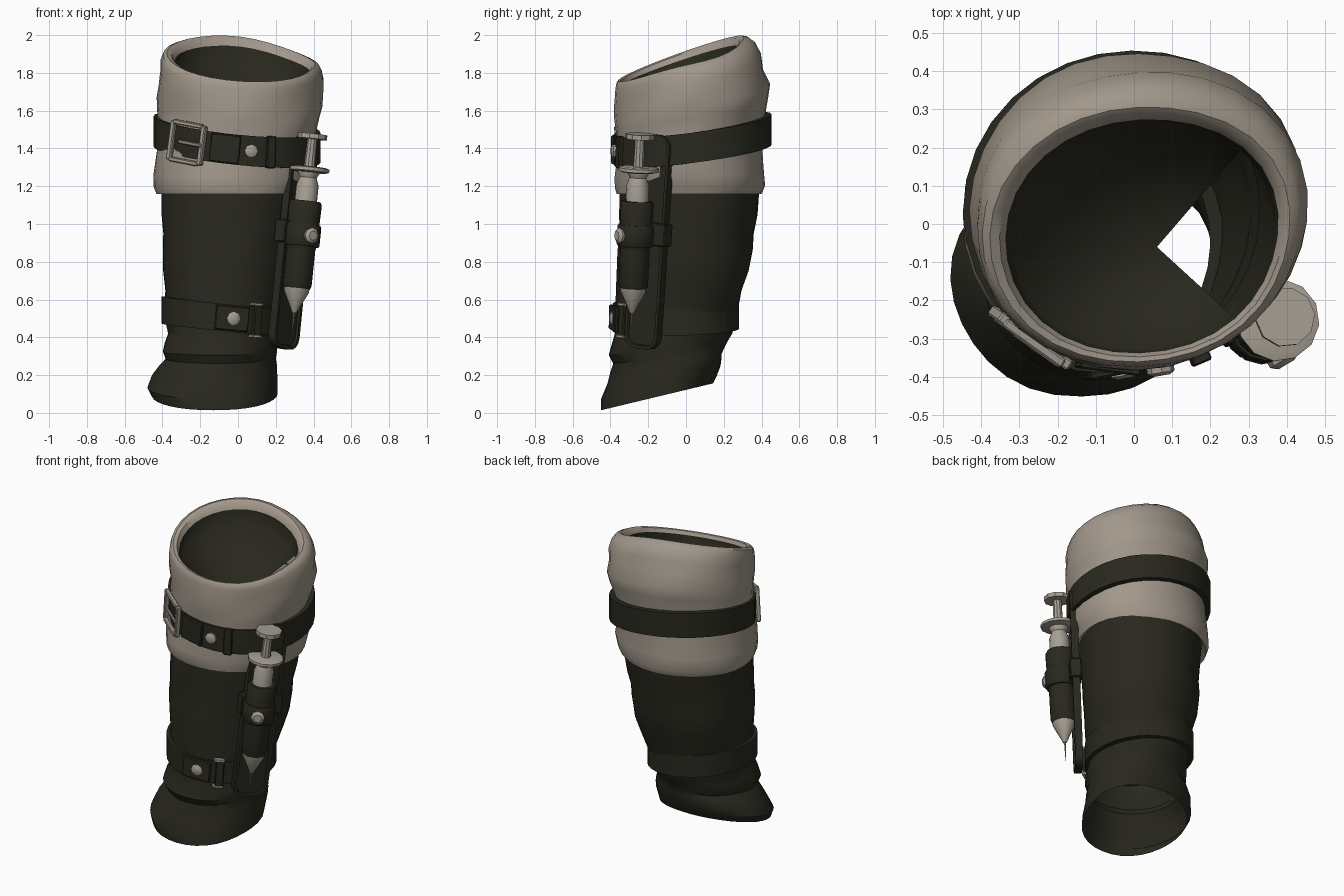
import bpy, bmesh, math
from math import sin, cos, pi
from mathutils import Vector, Matrix

if "Cube" in bpy.data.objects:
    bpy.data.objects.remove(bpy.data.objects["Cube"])


def material(name, c):
    m = bpy.data.materials.new(name)
    m.diffuse_color = (*c, 1)
    m.use_nodes = True
    m.node_tree.nodes["Principled BSDF"].inputs["Base Color"].default_value = m.diffuse_color
    return m


CLOTH = material("pale_cloth", (0.36, 0.315, 0.26))
LEATHER = material("dark_leather", (0.022, 0.0215, 0.0135))
METAL = material("pale_metal", (0.38, 0.345, 0.29))


def finish(name, bm, mat, angle=35, matrix=None, normals=True):
    if normals:
        bmesh.ops.recalc_face_normals(bm, faces=bm.faces)
    me = bpy.data.meshes.new(name)
    bm.to_mesh(me)
    bm.free()
    ob = bpy.data.objects.new(name, me)
    bpy.context.collection.objects.link(ob)
    me.materials.append(mat)
    if matrix:
        ob.matrix_world = matrix
    bpy.ops.object.select_all(action='DESELECT')
    ob.select_set(True)
    bpy.context.view_layer.objects.active = ob
    bpy.ops.object.shade_smooth_by_angle(angle=math.radians(angle))
    return ob


def loft(name, rings, mat, angle=35, wrap=False):
    bm = bmesh.new()
    rows = [[bm.verts.new(p) for p in r] for r in rings]
    n = len(rows[0])
    pairs = list(zip(rows, rows[1:])) + ([(rows[-1], rows[0])] if wrap else [])
    for a, b in pairs:
        for i in range(n):
            bm.faces.new((a[i], a[(i + 1) % n], b[(i + 1) % n], b[i]))
    return finish(name, bm, mat, angle, normals=wrap)


def oval(box, a):
    x0, x1, y0, y1 = box
    return (x0 + x1) / 2 + (x1 - x0) / 2 * cos(a), (y0 + y1) / 2 + (y1 - y0) / 2 * sin(a)


N = 32
ANG = [2 * pi * i / N for i in range(N)]


def wrinkle(box, a, z, amt, back_right=0, front_left=0):
    # soft cloth folds, plus fuller corners at back right and front left
    x, y = oval(box, a)
    k = 1 + amt * (sin(3 * a + 9 * z) * 0.6 + sin(5 * a - 13 * z) * 0.5)
    k += back_right * max(0, cos(a - .7)) ** 5 + front_left * max(0, cos(a - 3.93)) ** 5
    cx, cy = (box[0] + box[1]) / 2, (box[2] + box[3]) / 2
    return cx + (x - cx) * k, cy + (y - cy) * k


# leather leg, with slanted hem at the ankle
leg = [(0, -.455, .195, -.45, .14), (.06, -.48, .195, -.45, .16), (.14, -.455, .195, -.415, .18),
       (.2, -.42, .195, -.40, .185), (.25, -.385, .19, -.385, .185), (.3, -.40, .20, -.41, .20),
       (.36, -.39, .205, -.395, .215), (.42, -.37, .2, -.38, .24), (.5, -.385, .215, -.378, .262),
       (.65, -.38, .25, -.365, .295), (.75, -.395, .275, -.36, .332), (.86, -.40, .29, -.36, .35),
       (.95, -.395, .295, -.352, .352), (1.05, -.40, .315, -.355, .372), (1.2, -.40, .33, -.345, .388)]
rings = []
for z, *box in leg:
    f = max(0, 1 - z / 0.4)
    br = .11 if z < .28 else .05 if z < .6 else .075
    ring = []
    for a in ANG:
        x, y = wrinkle(box, a, z, 0.012, br, .045 if z > .6 else 0)
        ring.append((x, y, max(0, z + f * (.122 + .24 * y))))
    rings.append(ring)
loft("leather_leg", rings, LEATHER, 30)


# cloth cuff with slanted rim
def cuff_ring(t, box, amt=0.012):
    ring = []
    br = .035 if t < .2 else .015 if t < .7 else .05 if t < .8 else .10
    for a in ANG:
        x, y = wrinkle(box, a, t, amt, br, .03)
        top = 1.887 - .08 * x + .36 * y - .035 * max(0, cos(a - .7)) ** 5
        ring.append((x, y, 1.16 + t * (top - 1.16)))
    return ring


cuff = [(.03, -.39, .33, -.34, .38), (0, -.43, .36, -.365, .40), (.05, -.445, .375, -.373, .418),
        (.14, -.445, .40, -.375, .412), (.3, -.43, .405, -.365, .40), (.45, -.42, .41, -.365, .41),
        (.58, -.42, .435, -.37, .435), (.66, -.425, .448, -.372, .45), (.76, -.42, .442, -.375, .41),
        (.86, -.415, .435, -.375, .392), (.94, -.408, .428, -.373, .36), (.985, -.395, .415, -.368, .325),
        (1, -.375, .395, -.36, .30), (.99, -.35, .38, -.347, .28), (.95, -.335, .365, -.337, .268)]
loft("cloth_cuff", [cuff_ring(t, b, .014 if t < .9 else .004) for t, *b in cuff], CLOTH, 40)

# dark inner funnel with a missing wedge, where only the side lining shows
bm = bmesh.new()
rows = [[bm.verts.new(p) for p in cuff_ring(t, b, .004)] for t, *b in
        ((.95, -.335, .365, -.337, .268), (.82, -.32, .355, -.325, .26), (.05, -.39, .325, -.34, .38))]
hub = bm.verts.new((.06, -.06, 1.52))
for i in range(N):
    j = (i + 1) % N
    bm.faces.new((rows[0][i], rows[0][j], rows[1][j], rows[1][i]))
    if 4 <= i < N - 4:
        bm.faces.new((hub, rows[1][i], rows[1][j]))
    else:
        bm.faces.new((rows[1][i], rows[1][j], rows[2][j], rows[2][i]))
bmesh.ops.delete(bm, geom=[w for w in bm.verts if not w.link_faces], context='VERTS')
finish("inner_funnel", bm, LEATHER, 80, normals=False)


# straps round the leg
UPPER = ((-.447, .432, -.383, .452), lambda x, y: 1.442 - .10 * x + .13 * y)
LOWER = ((-.405, .232, -.39, .28), lambda x, y: .505 - .10 * x + .02 * y)


def strap(name, spec, half):
    box, plane = spec
    inner = (box[0] + .035, box[1] - .035, box[2] + .035, box[3] - .035)
    rings = []
    for b, h in ((inner, -half), (box, -half), (box, half), (inner, half)):
        ring = []
        for a in ANG:
            x, y = wrinkle(b, a, 0, 0, .03, 0)
            ring.append((x, y, plane(*oval(box, a)) + h))
        rings.append(ring)
    loft(name, rings, LEATHER, 35, True)


strap("upper_strap", UPPER, .08)
strap("lower_strap", LOWER, .072)


def on_strap(spec, deg):
    # local frame: x along the strap, y up, z outward
    box, plane = spec
    pts = []
    for d in (-2, 0, 2):
        x, y = oval(box, math.radians(deg + d))
        pts.append(Vector((x, y, plane(x, y))))
    u = (pts[2] - pts[0]).normalized()
    n = u.cross(Vector((0, 0, 1))).normalized()
    return frame(pts[1], u, n.cross(u), n)


def frame(p, u, v, n):
    m = Matrix((u, v, n)).transposed().to_4x4()
    m.translation = p
    return m


def boxes(name, items, mat, matrix, bevel=.005):
    bm = bmesh.new()
    for c, s in items:
        bmesh.ops.create_cube(bm, size=1, matrix=Matrix.Translation(c) @ Matrix.Diagonal((*s, 1)))
    bmesh.ops.bevel(bm, geom=bm.edges[:], offset=bevel, segments=1, affect='EDGES')
    return finish(name, bm, mat, 30, matrix)


def lathe(name, prof, mat, matrix, n=14):
    bm = bmesh.new()
    rows = [[bm.verts.new((r * cos(2 * pi * i / n), r * sin(2 * pi * i / n), z)) for i in range(n)]
            for z, r in prof]
    for a, b in zip(rows, rows[1:]):
        for i in range(n):
            bm.faces.new((a[i], a[(i + 1) % n], b[(i + 1) % n], b[i]))
    bm.faces.new(rows[0])
    bm.faces.new(rows[-1])
    return finish(name, bm, mat, 35, matrix)


# buckle frame and prong
boxes("buckle", [((-.1, 0, -.002), (.028, .21, .03)), ((.1, 0, -.002), (.028, .21, .03)),
                 ((0, .1, .004), (.19, .024, .026)), ((0, -.1, .004), (.19, .024, .026)),
                 ((.03, 0, .012), (.15, .02, .016))], METAL, on_strap(UPPER, 233))
# strap layers, keepers and studs
boxes("upper_strap_end", [((0, 0, -.002), (.16, .15, .02))], LEATHER, on_strap(UPPER, 262))
boxes("lower_strap_end", [((0, 0, -.002), (.18, .13, .02))], LEATHER, on_strap(LOWER, 280))
boxes("upper_keeper", [((0, 0, .004), (.05, .17, .03))], LEATHER, on_strap(UPPER, 294))
boxes("lower_keeper", [((0, 0, .004), (.05, .17, .03))], LEATHER, on_strap(LOWER, 305))
boxes("lower_keeper_edge", [((0, s * .085, .006), (.065, .016, .03)) for s in (-1, 1)],
      METAL, on_strap(LOWER, 304), .003)
STUD = [(-.01, .036), (.012, .036), (.02, .022)]
lathe("upper_stud", STUD, METAL, on_strap(UPPER, 280), 8)
lathe("lower_stud", STUD, METAL, on_strap(LOWER, 281), 8)

# backing plate of the syringe holder
low, high = Vector((.235, -.23, .34)), Vector((.35, -.155, 1.475))
v = (high - low).normalized()
u = Vector((.6, .8, 0))
u = (u - v * u.dot(v)).normalized()
n = u.cross(v)
PLATE = frame((low + high) / 2, u, v, n)
half_len = (high - low).length / 2
bm = bmesh.new()
R, W = .07, .108
outline = []
for cx, cy, a0 in ((1, 1, 0), (-1, 1, 90), (-1, -1, 180), (1, -1, 270)):
    for k in range(5):
        a = math.radians(a0 + 22.5 * k)
        outline.append(bm.verts.new((cx * (W - R) + R * cos(a), cy * (half_len - R) + R * sin(a), -.02)))
base = bm.faces.new(outline)
front = bmesh.ops.extrude_face_region(bm, geom=[base])["geom"]
bmesh.ops.translate(bm, verts=[g for g in front if isinstance(g, bmesh.types.BMVert)], vec=(0, 0, .045))
face = [g for g in front if isinstance(g, bmesh.types.BMFace)]
bmesh.ops.recalc_face_normals(bm, faces=bm.faces)
bmesh.ops.inset_region(bm, faces=face, thickness=.018, depth=0)
bmesh.ops.inset_region(bm, faces=face, thickness=.004, depth=-.012)
finish("holder_plate", bm, LEATHER, 35, PLATE)
boxes("holder_band", [((-.005, .045, .005), (.26, .12, .07))], LEATHER, PLATE)

# syringe, local z measured from its nozzle
tip, end = Vector((.30, -.285, .55)), Vector((.396, -.243, 1.475))
SYR = (end - tip).to_track_quat('Z', 'Y').to_matrix().to_4x4()
SYR.translation = tip
lathe("plunger", [(.74, .03), (.905, .026), (.906, .078), (.932, .078)], METAL, SYR, 10)
lathe("finger_flange", [(.728, .088), (.735, .108), (.752, .108), (.758, .088)], METAL, SYR, 12)
lathe("syringe_barrel", [(.5, .06), (.66, .06), (.70, .045), (.73, .06), (.745, .06)], METAL, SYR)
lathe("holder_sleeve", [(.32, .078), (.34, .084), (.56, .088), (.575, .08)], LEATHER, SYR)
lathe("sleeve_band", [(.335, .092), (.345, .098), (.44, .098), (.45, .092)], LEATHER, SYR)
lathe("dark_barrel", [(.11, .07), (.13, .078), (.34, .078)], LEATHER, SYR)
lathe("nozzle", [(-.02, .012), (.01, .026), (.09, .066), (.12, .07)], METAL, SYR)
lathe("needle", [(-.14, .002), (0, .006)], METAL, SYR, 6)

# stud on the sleeve band
d = Vector((.5, -.85, 0)).normalized()
M = d.to_track_quat('Z', 'Y').to_matrix().to_4x4()
M.translation = tip + (end - tip) * .42 + d * .08
lathe("sleeve_stud", [(0, .042), (.022, .042), (.036, .025)], METAL, M, 8)
